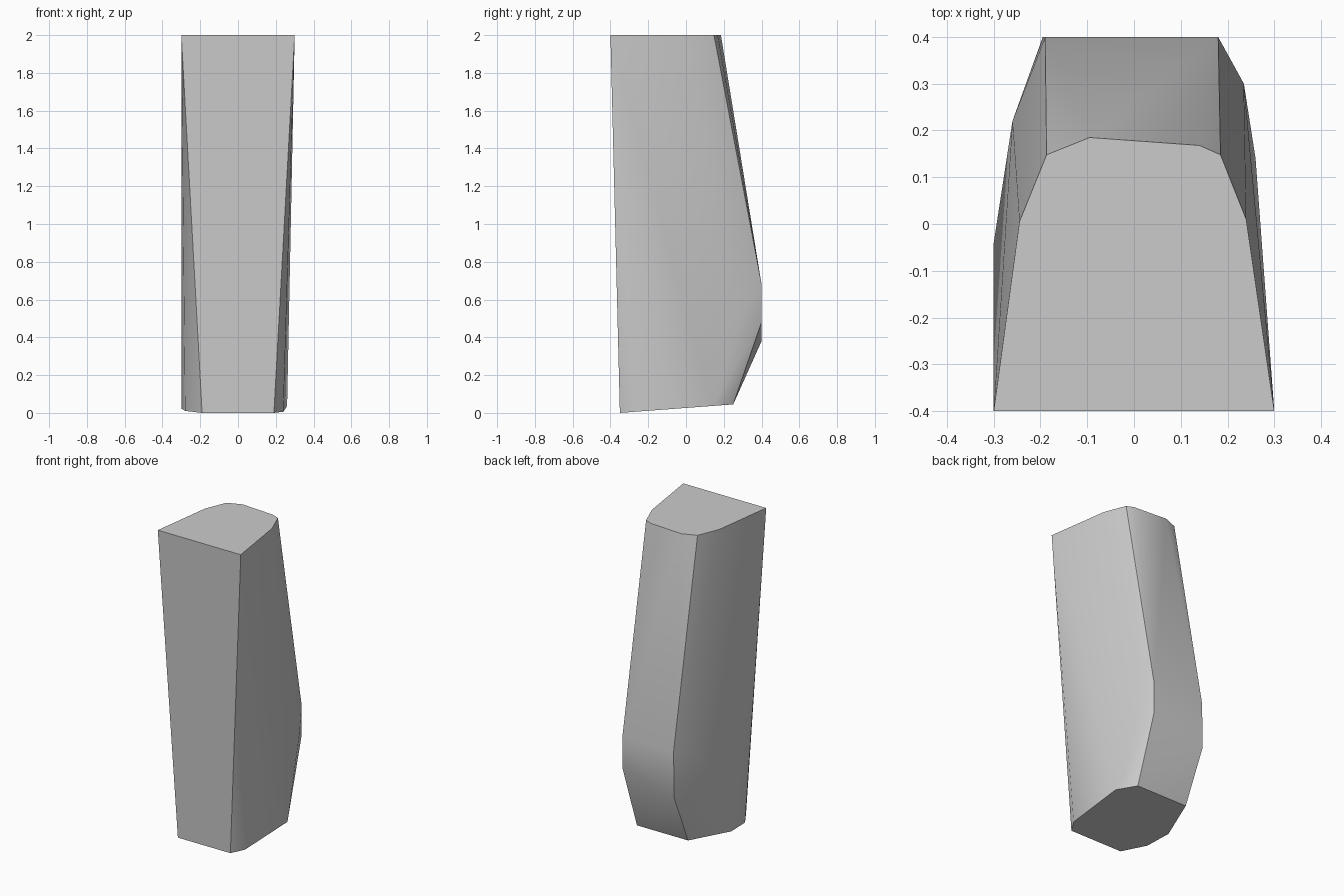
import bpy
import bmesh
import math

default_cube = bpy.data.objects.get("Cube")
if default_cube:
    bpy.data.objects.remove(default_cube, do_unlink=True)


def make_material(name, colour):
    material = bpy.data.materials.new(name)
    material.use_nodes = True
    material.diffuse_color = colour
    material.node_tree.nodes["Principled BSDF"].inputs["Base Color"].default_value = colour
    return material


def sloped_base(y):
    """Height of the underside, which rises gently towards the back."""
    return max(0.0, 0.075 * (y + 0.35))


# Flat top outline
top_outline = [(-0.3, -0.4), (0.3, -0.4), (0.24, 0.01), (0.185, 0.148),
               (0.14, 0.168), (-0.095, 0.185), (-0.187, 0.148), (-0.245, 0.005)]

# Narrower, sloping underside outline with cut front corners
base_outline = [(-0.19, -0.35), (0.19, -0.35), (0.24, -0.27), (0.26, 0.14),
                (0.18, 0.25), (-0.19, 0.25), (-0.3, -0.04), (-0.28, -0.21)]

# Bulging back and its side shoulders
back_bulge = [(-0.195, 0.4, 0.38), (-0.19, 0.4, 0.68), (0.18, 0.4, 0.48),
              (0.18, 0.4, 0.68), (-0.26, 0.22, 0.6), (0.235, 0.3, 0.55)]

points = [(x, y, 2.0) for x, y in top_outline]
points += [(x, y, sloped_base(y)) for x, y in base_outline]
points += back_bulge

# Wrap the outlines in one faceted solid
bm = bmesh.new()
for point in points:
    bm.verts.new(point)
hull = bmesh.ops.convex_hull(bm, input=bm.verts[:])
unused = {v for v in hull["geom_interior"] + hull["geom_unused"]
          if isinstance(v, bmesh.types.BMVert)}
bmesh.ops.delete(bm, geom=list(unused), context="VERTS")
bmesh.ops.dissolve_limit(bm, angle_limit=math.radians(1),
                         verts=bm.verts[:], edges=bm.edges[:])
bmesh.ops.recalc_face_normals(bm, faces=bm.faces[:])

mesh = bpy.data.meshes.new("tapered_block")
bm.to_mesh(mesh)
bm.free()
mesh.materials.append(make_material("light grey", (0.6, 0.6, 0.6, 1.0)))

block = bpy.data.objects.new("tapered_block", mesh)
bpy.context.collection.objects.link(block)

# Soft shading on the rounded back, crisp edges elsewhere
bpy.ops.object.select_all(action="DESELECT")
block.select_set(True)
bpy.context.view_layer.objects.active = block
bpy.ops.object.shade_smooth_by_angle(angle=math.radians(30))
